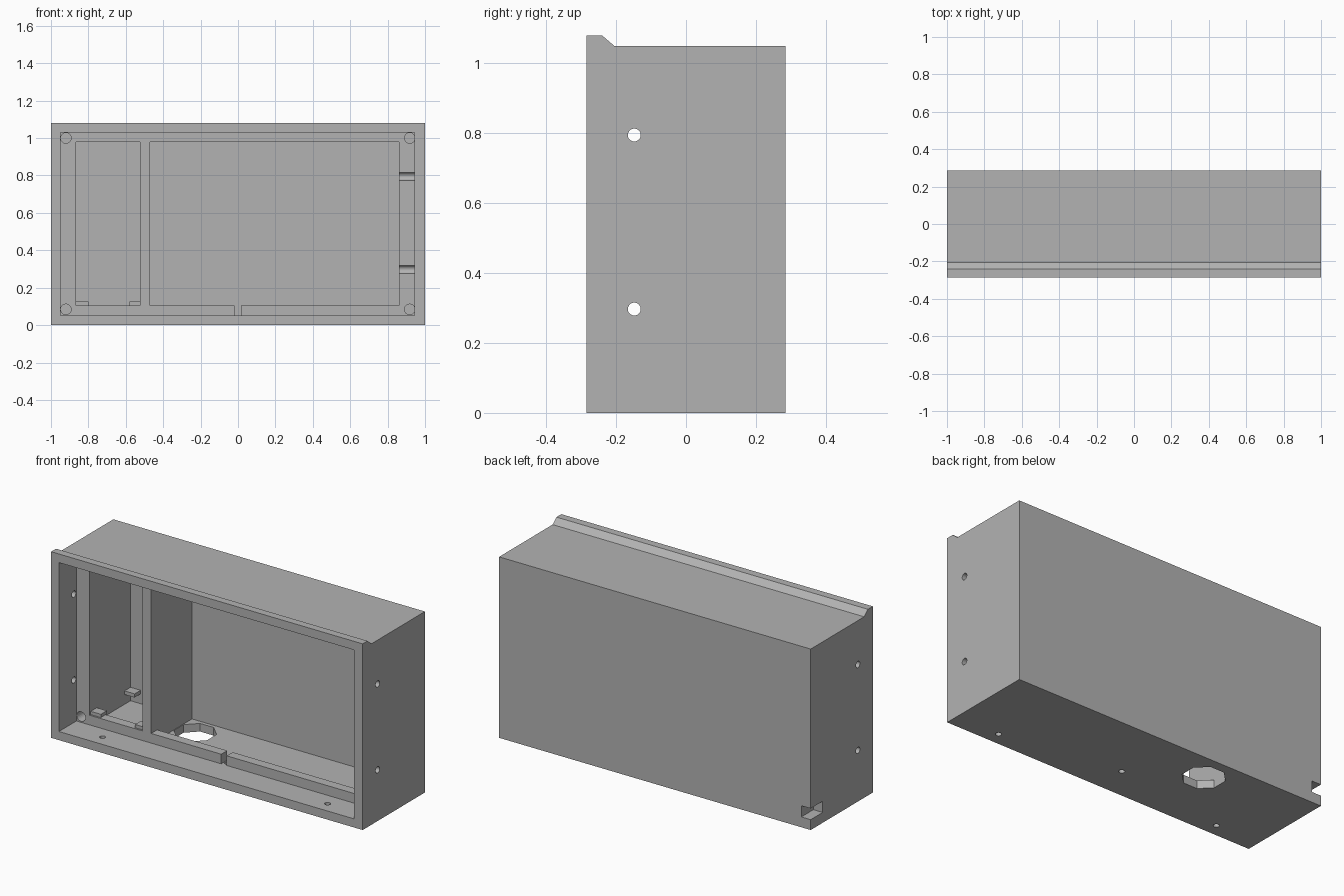
import bpy
import bmesh
from math import pi
from mathutils import Matrix, Vector

cube = bpy.data.objects.get("Cube")
if cube:
    bpy.data.objects.remove(cube, do_unlink=True)

grey = bpy.data.materials.new("plain grey")
grey.use_nodes = True
grey.diffuse_color = (0.45, 0.45, 0.45, 1)
grey.node_tree.nodes["Principled BSDF"].inputs["Base Color"].default_value = (0.45, 0.45, 0.45, 1)


def make_object(name, bm):
    bmesh.ops.recalc_face_normals(bm, faces=bm.faces)
    mesh = bpy.data.meshes.new(name)
    bm.to_mesh(mesh)
    bm.free()
    mesh.materials.append(grey)
    obj = bpy.data.objects.new(name, mesh)
    bpy.context.collection.objects.link(obj)
    return obj


def box(name, x, y, z):
    bm = bmesh.new()
    bmesh.ops.create_cube(bm, size=1)
    for v in bm.verts:
        v.co = [lo + (c + 0.5) * (hi - lo) for c, (lo, hi) in zip(v.co, (x, y, z))]
    return make_object(name, bm)


def rod(name, start, end, radius, sides=24):
    """Cylinder between two points."""
    a, b = Vector(start), Vector(end)
    turn = (b - a).to_track_quat('Z', 'Y').to_matrix().to_4x4()
    place = Matrix.Translation((a + b) / 2) @ turn @ Matrix.Rotation(pi / sides, 4, 'Z')
    bm = bmesh.new()
    bmesh.ops.create_cone(bm, cap_ends=True, segments=sides, radius1=radius,
                          radius2=radius, depth=(b - a).length, matrix=place)
    return make_object(name, bm)


def cut(target, cutter):
    mod = target.modifiers.new("cut", 'BOOLEAN')
    mod.operation = 'DIFFERENCE'
    mod.solver = 'EXACT'
    mod.object = cutter
    depsgraph = bpy.context.evaluated_depsgraph_get()
    mesh = bpy.data.meshes.new_from_object(target.evaluated_get(depsgraph))
    target.modifiers.clear()
    target.data = mesh
    bpy.data.objects.remove(cutter, do_unlink=True)


# Housing: side profile with the raised front lip, extruded across the width
FRONT, BACK, LEDGE, FLOOR, REAR = -0.285, 0.285, -0.125, 0.05, 0.25
profile = [(FRONT, 0), (BACK, 0), (BACK, 1.05), (-0.205, 1.05), (-0.24, 1.08), (FRONT, 1.08)]
bm = bmesh.new()
face = bm.faces.new([bm.verts.new((-1, y, z)) for y, z in profile])
side = bmesh.ops.extrude_face_region(bm, geom=[face])["geom"]
bmesh.ops.translate(bm, vec=(2, 0, 0), verts=[g for g in side if isinstance(g, bmesh.types.BMVert)])
housing = make_object("housing", bm)

# Shallow front recess for the cover
cut(housing, box("recess", (-0.95, 0.945), (FRONT - 0.1, LEDGE), (FLOOR, 1.03)))

# Two deep compartments, each with a lower floor behind its front rim
for x in ((-0.865, -0.525), (-0.47, 0.86)):
    cut(housing, box("pocket", x, (LEDGE - 0.05, REAR), (0.106, 0.98)))
    cut(housing, box("lower_floor", x, (-0.07, REAR), (FLOOR - 0.003, 0.2)))

# Notch in the rim
cut(housing, box("rim_notch", (-0.02, 0.015), (LEDGE - 0.05, -0.06), (FLOOR, 0.2)))

# Screw holes in the ledge corners
for x in (-0.92, 0.918):
    for z in (0.084, 1.0):
        cut(housing, rod("screw_hole", (x, LEDGE - 0.03, z), (x, 0.05, z), 0.028))

# Side wall holes, with grooves across the right-hand ledge
for z in (0.297, 0.795):
    cut(housing, rod("side_hole", (-1.1, -0.148, z), (-0.94, -0.148, z), 0.0185))
    cut(housing, rod("side_hole", (0.9, -0.148, z), (1.1, -0.148, z), 0.0185))
    cut(housing, rod("ledge_groove", (0.83, -0.13, z), (0.944, -0.13, z), 0.022))

# Small holes and the eight-sided opening through the bottom
for x, y in ((-0.722, -0.21), (0, -0.097), (0.722, -0.21)):
    cut(housing, rod("bottom_hole", (x, y, -0.1), (x, y, 0.09), 0.016))
cut(housing, rod("cable_opening", (-0.36, 0.122, -0.1), (-0.36, 0.122, 0.09), 0.115, 8))

# Slot at the lower back corner
cut(housing, box("corner_slot", (-1.1, -0.94), (0.175, 0.4), (0.06, 0.125)))

# Corner tabs in the narrow compartment
for x in ((-0.87, -0.8), (-0.58, -0.52)):
    for end, y in (("front", (-0.115, -0.06)), ("back", (0.195, 0.255))):
        label = "left" if x[0] > -0.7 else "right"
        box(f"{end}_{label}_tab", x, y, (0.104, 0.125))
